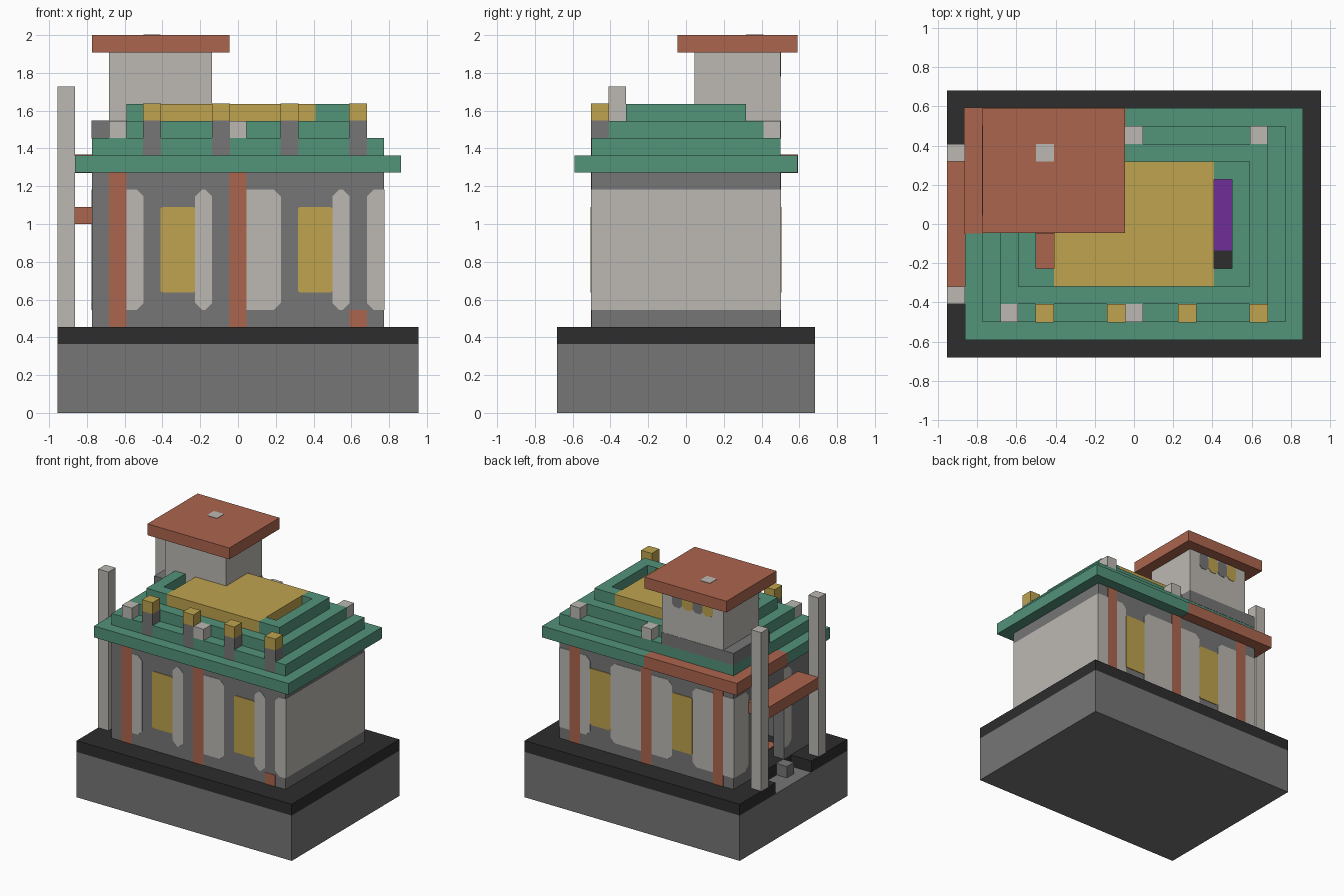
import bpy
import bmesh
from mathutils import Vector

cube = bpy.data.objects.get("Cube")
if cube:
    bpy.data.objects.remove(cube, do_unlink=True)

U = 1 / 11                       # block size
OX, OY = -10.5 * U, -7.5 * U     # corner of the block grid


def material(name, rgb):
    lin = [((c / 255 + 0.055) / 1.055) ** 2.4 for c in rgb] + [1]
    m = bpy.data.materials.new(name)
    m.use_nodes = True
    m.diffuse_color = lin
    bsdf = m.node_tree.nodes["Principled BSDF"]
    bsdf.inputs["Base Color"].default_value = lin
    bsdf.inputs["Roughness"].default_value = 0.9
    return m


GREY = material("stone grey", (118, 118, 118))
LIGHT = material("pale plaster", (188, 184, 178))
BLACK = material("dark stone", (45, 45, 45))
GREEN = material("roof green", (82, 147, 122))
RED = material("brick red", (172, 101, 78))
GOLD = material("gold", (191, 163, 79))
PURPLE = material("carpet purple", (112, 45, 153))


def finish(name, bm, mat):
    bmesh.ops.recalc_face_normals(bm, faces=bm.faces)
    me = bpy.data.meshes.new(name)
    bm.to_mesh(me)
    bm.free()
    me.materials.append(mat)
    ob = bpy.data.objects.new(name, me)
    bpy.context.collection.objects.link(ob)
    return ob


def boxes(name, mat, *ranges, grow=0.0):
    """One object from boxes given as grid ranges i0, i1, j0, j1, k0, k1."""
    bm = bmesh.new()
    for i0, i1, j0, j1, k0, k1 in ranges:
        verts = bmesh.ops.create_cube(bm, size=1)["verts"]
        size = Vector((i1 - i0, j1 - j0, k1 - k0)) * U + Vector((grow,) * 3) * 2
        mid = Vector((OX, OY, 0)) + Vector((i0 + i1, j0 + j1, k0 + k1)) * U / 2
        for v in verts:
            v.co = mid + Vector(a * b for a, b in zip(v.co, size))
    return finish(name, bm, mat)


def plate(name, mat, axis, level, out, a0, a1, k0, k1, left=0.0, right=0.0, lift=0.003):
    """Thin painted panel on a wall; left and right are corner cuts."""
    outline = [(a0 + left, k0), (a1 - right, k0), (a1, k0 + right), (a1, k1 - right),
               (a1 - right, k1), (a0 + left, k1), (a0, k1 - left), (a0, k0 + left)]
    bm = bmesh.new()
    seen = []
    for p in outline:
        if p not in seen:
            seen.append(p)
    rings = []
    for d in (0, out * lift / U):
        ring = []
        for a, k in seen:
            g = (a, level + d, k) if axis == "y" else (level + d, a, k)
            ring.append(bm.verts.new((OX + g[0] * U, OY + g[1] * U, g[2] * U)))
        rings.append(ring)
        bm.faces.new(ring)
    n = len(seen)
    for s in range(n):
        t = (s + 1) % n
        bm.faces.new((rings[0][s], rings[0][t], rings[1][t], rings[1][s]))
    return finish(name, bm, mat)


def roof_layer(name, i0, i1, j0, j1, k):
    """Roof course with the two open light wells left free."""
    parts = [(a, b, j0, j1, k, k + 1) for a, b in ((i0, 5), (6, 15), (16, i1))]
    for w in (5, 15):
        parts += [(w, w + 1, j0, 5, k, k + 1), (w, w + 1, 10, j1, k, k + 1)]
    boxes(name, GREEN, *parts)


# Plinth and paving, with the entrance recess
boxes("plinth", GREY, (0, 21, 0, 15, 0, 4))
boxes("paving", BLACK, (2, 21, 0, 15, 4, 5), (0, 2, 0, 5, 4, 5), (0, 2, 10, 15, 4, 5))
boxes("entrance_step", GREY, (1, 2, 6, 7, 4, 5))

# Hollow body with a doorway
boxes("walls", GREY,
      (2, 19, 2, 3, 5, 14), (2, 19, 12, 13, 5, 14), (18, 19, 3, 12, 5, 14),
      (2, 3, 3, 6, 5, 14), (2, 3, 9, 12, 5, 14), (2, 3, 6, 9, 10, 14))
boxes("carpet", PURPLE, (13, 16, 6, 10, 5, 5.08))
boxes("inner_floor", RED, (4, 7, 4, 8, 5, 5.08))

# Painted panels, columns and windows on the front
C = 0.4
for i0, i1, l, r in ((4, 5, 0, C), (8, 9, C, C), (11, 13, 0, C), (16, 17, C, C), (18, 19, C, 0)):
    plate("front_panel", LIGHT, "y", 2, -1, i0, i1, 6, 13, l, r)
for i in (3, 10):
    plate("front_column", RED, "y", 2, -1, i, i + 1, 5, 14)
plate("front_column_foot", RED, "y", 2, -1, 17, 18, 5, 6)
for side, level, out in (("front", 2, -1), ("back", 13, 1)):
    for i in (6, 14):
        plate(side + "_window", GOLD, "y", level, out, i, i + 2, 7, 12, 0.1, 0.1, 0.005)

# Panels and columns on the back
for i0, i1, l, r in ((2, 3, 0, 0), (4, 6, 0, C), (8, 10, C, 0),
                     (11, 14, 0, C), (16, 17, C, 0), (18, 19, 0, 0)):
    plate("back_panel", LIGHT, "y", 13, 1, i0, i1, 6, 13, l, r)
for i in (3, 10, 17):
    plate("back_column", RED, "y", 13, 1, i, i + 1, 5, 14)

# Panels on the two ends
plate("left_panel", LIGHT, "x", 19, 1, 2, 13, 6, 13)
for j0, j1, l, r in ((5, 6, C, 0), (9, 10, 0, C), (11, 13, C, 0)):
    plate("right_panel", LIGHT, "x", 2, -1, j0, j1, 6, 13, l, r)

# Porch
boxes("porch_roof", RED, (0, 2, 4, 11, 11, 12))
for j in (3, 11):
    boxes("porch_post", LIGHT, (0, 1, j, j + 1, 5, 19))

# Stepped roof
for n, inset in enumerate((1, 2, 3)):
    roof_layer("roof_course", inset, 21 - inset, inset, 15 - inset, 14 + n)
boxes("roof_corner", RED, (1, 10, 7, 14, 14, 15), grow=0.003)
boxes("roof_rim", GREEN,
      (4, 6, 4, 5, 17, 18), (4, 5, 5, 10, 17, 18), (4, 6, 10, 11, 17, 18),
      (15, 17, 4, 5, 17, 18), (16, 17, 5, 10, 17, 18), (15, 17, 10, 11, 17, 18))
boxes("roof_deck", GOLD, (6, 15, 4, 11, 17, 18))

# Roof ornaments
for i in (5, 9, 13, 17):
    boxes("ornament_stem", GREY, (i, i + 1, 2, 3, 15, 17), grow=0.002)
    boxes("ornament_cap", GOLD, (i, i + 1, 2, 3, 17, 18), grow=0.002)
for i, j in ((3, 2), (10, 2), (10, 12), (17, 12)):
    boxes("ornament_block", LIGHT, (i, i + 1, j, j + 1, 16, 17))

# Tower
boxes("tower_base", GREY, (2, 9, 8, 13, 16, 17), grow=0.002)
boxes("tower", LIGHT, (3, 9, 8, 13, 17, 21))
boxes("tower_roof", RED, (2, 10, 7, 14, 21, 22))
boxes("tower_roof_spot", LIGHT, (5, 6, 11, 12, 22, 22.03))
for n in range(4):
    plate("tower_arch", GREY if n % 2 else GOLD, "y", 13, 1, 4 + n, 5 + n, 19.6, 21, 0.25, 0.25)
